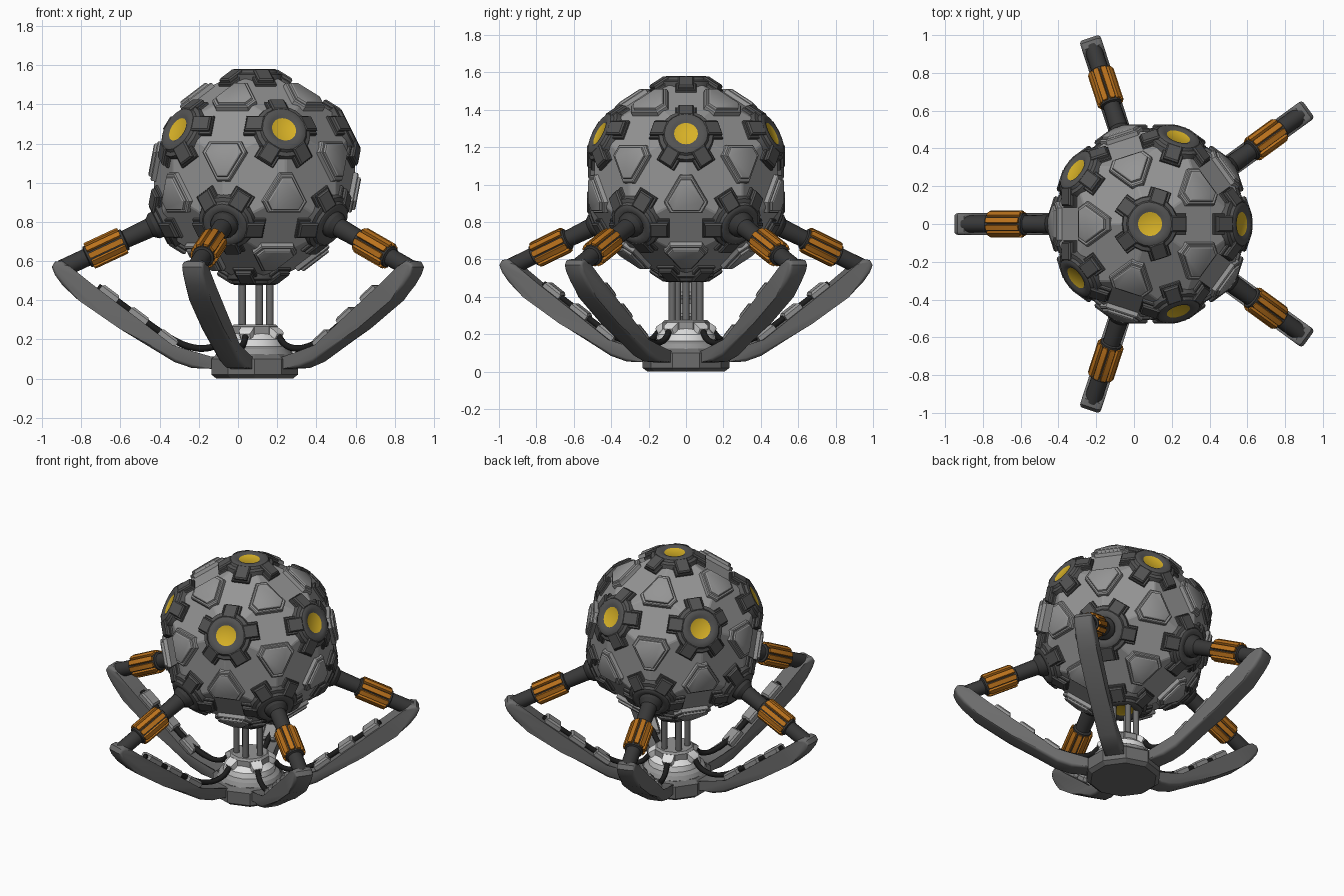
import bpy, bmesh, math
from mathutils import Vector, Matrix
from itertools import combinations, permutations

if "Cube" in bpy.data.objects:
    bpy.data.objects.remove(bpy.data.objects["Cube"])

CX, CZ = 0.085, 1.03
CENTRE = Vector((CX, 0, CZ))


def material(name, rgb):
    m = bpy.data.materials.new(name)
    m.diffuse_color = (*rgb, 1)
    m.use_nodes = True
    m.node_tree.nodes["Principled BSDF"].inputs["Base Color"].default_value = m.diffuse_color
    return m


SHELL = material("shell grey", (0.30, 0.30, 0.30))
DARK = material("hub dark grey", (0.085, 0.085, 0.085))
LEG = material("leg grey", (0.15, 0.15, 0.15))
ROD = material("rod charcoal", (0.04, 0.04, 0.04))
ORANGE = material("grip orange", (0.50, 0.17, 0.012))
YELLOW = material("lens yellow", (0.68, 0.44, 0.02))
WHITE = material("collar white", (0.75, 0.75, 0.75))
BLACK = material("cable black", (0.012, 0.012, 0.012))


def frame(origin, z, x):
    z = Vector(z).normalized()
    x = Vector(x)
    x = (x - z * x.dot(z)).normalized()
    m = Matrix((x, z.cross(x), z)).transposed().to_4x4()
    m.translation = origin
    return m


def loft(bm, m, pts, layers, mats=None):
    """Stack scaled copies of a 2D outline; layers are (height, scale)."""
    n = len(pts)
    c = sum((Vector(p) for p in pts), Vector((0, 0))) / n
    rings = []
    for z, s in layers:
        rings.append([bm.verts.new(m @ Vector((c.x + (p[0] - c.x) * s, c.y + (p[1] - c.y) * s, z)))
                      for p in pts])
    mats = mats or [0] * len(layers)
    for k in range(len(layers) - 1):
        a, b = rings[k], rings[k + 1]
        for i in range(n):
            j = (i + 1) % n
            bm.faces.new((a[i], a[j], b[j], b[i])).material_index = mats[k]
    bm.faces.new(rings[0][::-1]).material_index = mats[0]
    bm.faces.new(rings[-1]).material_index = mats[-1]


def ngon(n, r=1.0, off=0.0):
    return [(r * math.cos(2 * math.pi * (i + off) / n), r * math.sin(2 * math.pi * (i + off) / n))
            for i in range(n)]


def rect(x0, x1, w):
    return [(x0, -w), (x1, -w), (x1, w), (x0, w)]


def to_mesh(name, bm, mats, angle=32):
    bmesh.ops.recalc_face_normals(bm, faces=bm.faces)
    for f in bm.faces:
        f.smooth = True
    me = bpy.data.meshes.new(name)
    bm.to_mesh(me)
    bm.free()
    for mt in mats:
        me.materials.append(mt)
    me.set_sharp_from_angle(angle=math.radians(angle))
    return me


def place(name, me, loc=(0, 0, 0), rot=0.0):
    ob = bpy.data.objects.new(name, me)
    ob.location = loc
    ob.rotation_euler[2] = rot
    bpy.context.collection.objects.link(ob)
    return ob


def around(name, me):
    for k in range(5):
        place(f"{name}_{k + 1}", me, (CX, 0, 0), math.radians(36 + 72 * k))


# Icosahedral directions: 12 hubs, 20 panels, 30 facets
s, c = 1 / math.sqrt(5), 2 / math.sqrt(5)
hubs = [Vector((0, 0, 1)), Vector((0, 0, -1))]
for k in range(5):
    for off, z in ((0, s), (36, -s)):
        a = math.radians(72 * k + off)
        hubs.append(Vector((c * math.cos(a), c * math.sin(a), z)))
near = lambda a, b: a.dot(b) > 0.3
tris = [t for t in combinations(hubs, 3) if all(near(a, b) for a, b in combinations(t, 2))]
pairs = [p for p in permutations(hubs, 2) if near(*p)]

# Faceted ball shell: points where three facet planes meet
bm = bmesh.new()
for t in tris:
    n3 = sum(t, Vector()).normalized()
    for i in range(3):
        v, a, b = t[i], t[i - 1], t[i - 2]
        e1, e2 = (v + a).normalized(), (v + b).normalized()
        for n, d in ((v, 0.53), (n3, 0.51)):
            bm.verts.new(CENTRE + Matrix((n, e1, e2)).inverted() @ Vector((d, 0.49, 0.49)))
bmesh.ops.convex_hull(bm, input=bm.verts)
bmesh.ops.dissolve_limit(bm, angle_limit=0.02, verts=bm.verts, edges=bm.edges)
bmesh.ops.bevel(bm, geom=list(bm.edges), offset=0.006, segments=1, affect='EDGES')
place("ball_shell", to_mesh("ball_shell", bm, [SHELL], 10))

# Stepped triangular panels
bm = bmesh.new()
A, B = 0.087, 0.118
w = (2 * A - B) * math.tan(math.radians(30))
outline = []
for k in range(3):
    t = 2 * math.pi * k / 3
    for y in (-w, w):
        outline.append((B * math.cos(t) - y * math.sin(t), B * math.sin(t) + y * math.cos(t)))
for t in tris:
    m = frame(CENTRE, sum(t, Vector()), t[0])
    loft(bm, m, outline, [(0.485, 1), (0.514, 1), (0.52, 0.94), (0.52, 0.84), (0.531, 0.82), (0.536, 0.75)])
place("triangle_panels", to_mesh("triangle_panels", bm, [SHELL]))

# Hub discs with recessed lenses (five lower ones carry the rods)
bm = bmesh.new()
for v in hubs:
    m = frame(CENTRE, v, (1, 0.01, 0.02) if abs(v.z) > 0.9 else (0, 0, 1))
    lens = 0 if -0.9 < v.z < 0 else 1
    loft(bm, m, ngon(20), [(0.49, 0.15), (0.522, 0.145), (0.53, 0.125), (0.545, 0.117), (0.551, 0.105),
                           (0.551, 0.078), (0.543, 0.064)], [0] * 6 + [lens])
place("hub_discs", to_mesh("hub_discs", bm, [DARK, YELLOW]))

# Hub spokes folded over the facets
bm = bmesh.new()
for v, a in pairs:
    m = frame(CENTRE, v + a, v)
    loft(bm, m, rect(0.087, 0.20, 0.056), [(0.48, 1), (0.502, 1), (0.507, 0.93)])
    loft(bm, m, rect(0.095, 0.195, 0.042), [(0.49, 1), (0.52, 1), (0.528, 0.84)])
place("hub_spokes", to_mesh("hub_spokes", bm, [DARK]))

# Base plinth, white ring and collar
up = Matrix.Translation((CX, 0, 0))
bm = bmesh.new()
loft(bm, up, ngon(10, 1, 0.5), [(0, 0.205), (0.02, 0.232), (0.10, 0.232), (0.125, 0.205)])
place("base_plinth", to_mesh("base_plinth", bm, [LEG], 20))
bm = bmesh.new()
loft(bm, up, ngon(20), [(0.12, 0.2), (0.15, 0.185), (0.165, 0.16), (0.20, 0.155), (0.23, 0.12), (0.23, 0.1)],
     [1, 1, 0, 0, 0, 0])
place("base_ring", to_mesh("base_ring", bm, [WHITE, SHELL]))
bm = bmesh.new()
loft(bm, up, ngon(10, 1, 0.5), [(0.21, 0.125), (0.265, 0.125), (0.277, 0.112)])
place("base_collar", to_mesh("base_collar", bm, [SHELL], 20))

# Support columns
bm = bmesh.new()
for x, y in ngon(5, 0.078):
    loft(bm, Matrix.Translation((CX + x, y, 0)), ngon(12), [(0.26, 0.019), (0.56, 0.019)])
place("support_columns", to_mesh("support_columns", bm, [LEG]))

# Curved legs: side profile (radius, height) extruded and rounded
profile = [(.12, .05), (.22, .05), (.32, .054), (.41, .085), (.69, .255), (.90, .40), (.98, .475), (1.02, .53),
           (1.036, .57), (1.02, .597), (.985, .602), (.945, .575), (.82, .475), (.59, .302), (.42, .172),
           (.34, .128), (.22, .112), (.12, .112)]
side = frame((0, 0.058, 0), (0, -1, 0), (1, 0, 0))
bm = bmesh.new()
loft(bm, side, profile, [(0, 1), (0.116, 1)])
rim = [e for e in bm.edges if abs(e.verts[0].co.y - e.verts[1].co.y) < 1e-4]
bmesh.ops.bevel(bm, geom=rim, offset=0.018, segments=3, profile=0.5, affect='EDGES')
around("leg", to_mesh("leg", bm, [LEG], 35))

# Pads on the upper side of each leg
bm = bmesh.new()
slope = Vector((0.23, 0, 0.173)).normalized()
for r in (0.45, 0.60, 0.75):
    p = Vector((r, 0, 0.302 + (r - 0.59) * 0.752))
    loft(bm, frame(p, (-slope.z, 0, slope.x), slope), rect(-0.055, 0.055, 0.042),
         [(-0.02, 1), (0.024, 1), (0.036, 0.8)])
around("leg_pads", to_mesh("leg_pads", bm, [SHELL]))

# Cables from the collar along each leg, with plugs
path = [(.11, .235), (.15, .215), (.19, .175), (.25, .155), (.32, .16), (.40, .19), (.59, .315), (.80, .47)]
cu = bpy.data.curves.new("cable", 'CURVE')
cu.dimensions = '3D'
cu.bevel_depth, cu.bevel_resolution, cu.resolution_u = 0.017, 2, 5
cu.use_fill_caps = True
sp = cu.splines.new('BEZIER')
sp.bezier_points.add(len(path) - 1)
for bp, (r, z) in zip(sp.bezier_points, path):
    bp.co = (r, 0, z)
    bp.handle_left_type = bp.handle_right_type = 'AUTO'
cu.materials.append(BLACK)
around("cable", cu)
bm = bmesh.new()
loft(bm, frame((0.1, 0, 0.24), (0.85, 0, -0.5), (0, 1, 0)), rect(-0.035, 0.035, 0.03),
     [(0, 1), (0.045, 1), (0.06, 0.75)])
around("cable_plug", to_mesh("cable_plug", bm, [WHITE]))

# Strut rods from hub to leg tip
p0, p1 = Vector((0.46, 0, 0.805)), Vector((0.985, 0, 0.56))
rod = frame(p0, p1 - p0, (0, 1, 0))
L = (p1 - p0).length
bm = bmesh.new()
loft(bm, rod, ngon(16), [(0, 0.075), (0.06, 0.07), (0.085, 0.05), (0.22, 0.046), (0.225, 0.058),
                         (0.435, 0.058), (0.44, 0.046), (L, 0.046)])
around("strut_rod", to_mesh("strut_rod", bm, [ROD]))

# Ribbed orange grips
bm = bmesh.new()
for k in range(10):
    a = math.radians(36 * k)
    m = rod @ Matrix.Rotation(a, 4, 'Z') @ Matrix.Translation((0.059, 0, 0))
    loft(bm, m, rect(-0.01, 0.012, 0.0145), [(0.235, 0.8), (0.245, 1), (0.415, 1), (0.425, 0.8)])
around("strut_grip", to_mesh("strut_grip", bm, [ORANGE]))
